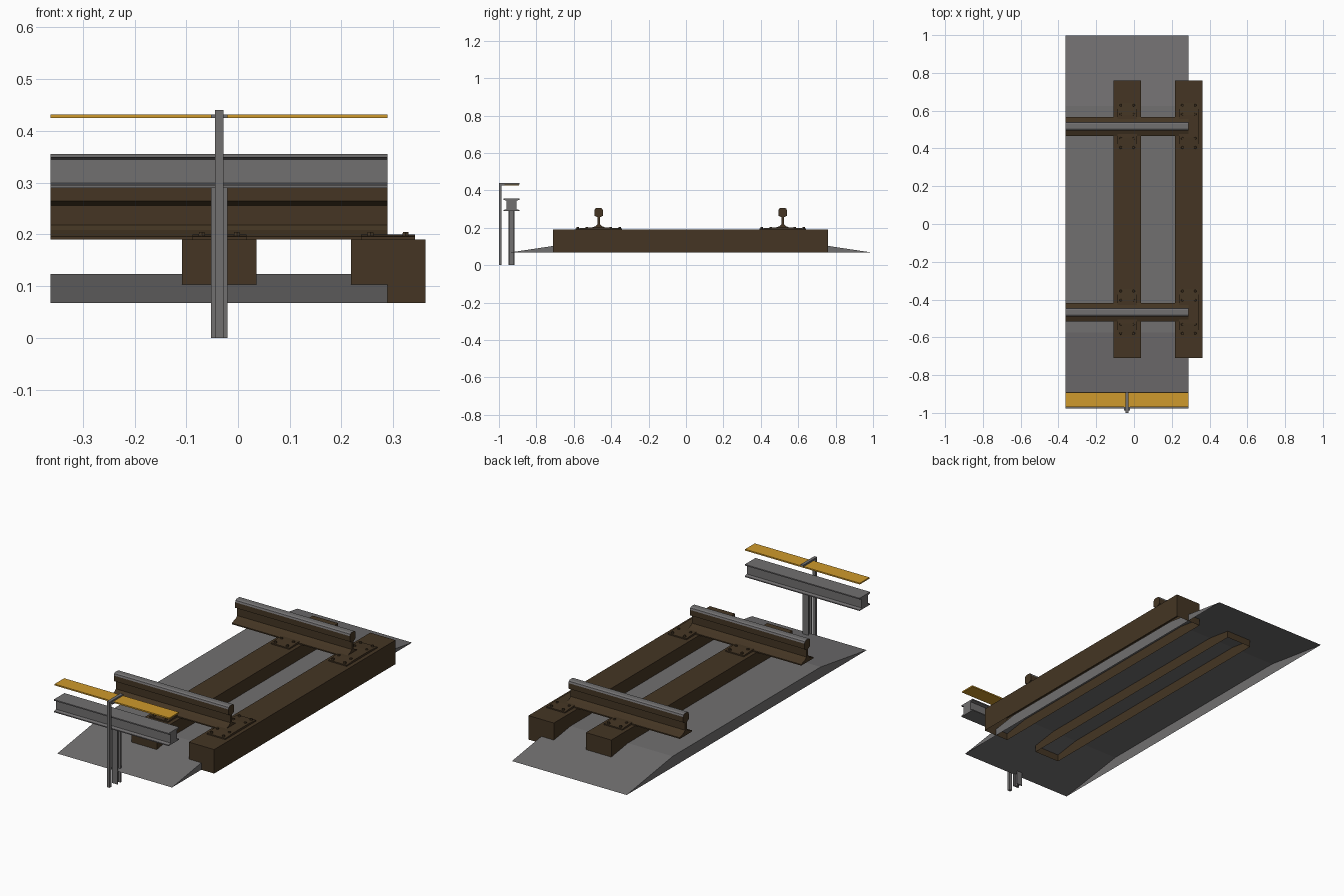
import bpy, bmesh, math

if "Cube" in bpy.data.objects:
    bpy.data.objects.remove(bpy.data.objects["Cube"])

def mat(name, c):
    m = bpy.data.materials.new(name)
    m.diffuse_color = (*c, 1)
    m.use_nodes = True
    m.node_tree.nodes["Principled BSDF"].inputs["Base Color"].default_value = m.diffuse_color
    return m

GREY = mat("steel_grey", (0.165, 0.160, 0.162))
BROWN = mat("rusty_brown", (0.058, 0.036, 0.017))
YELLOW = mat("cover_yellow", (0.62, 0.32, 0.025))
X0, X1 = -0.362, 0.289      # ends of the track section
XC = -0.036                 # first sleeper and posts
YC, GAUGE = 0.025, 0.492    # track centre line, half gauge

def finish(name, bm, *mats):
    bmesh.ops.recalc_face_normals(bm, faces=bm.faces)
    me = bpy.data.meshes.new(name)
    bm.to_mesh(me)
    bm.free()
    for m in mats:
        me.materials.append(m)
    ob = bpy.data.objects.new(name, me)
    bpy.context.collection.objects.link(ob)
    return ob

def extrude(name, prof, a, b, m, axis='x', open_below=None):
    """Extrude a closed (u, v) profile: along x as (y, z), along z as (x, y)."""
    bm = bmesh.new()
    at = (lambda u, v, t: (t, u, v)) if axis == 'x' else (lambda u, v, t: (u, v, t))
    lo = [bm.verts.new(at(u, v, a)) for u, v in prof]
    hi = [bm.verts.new(at(u, v, b)) for u, v in prof]
    n = len(prof)
    for i in range(n):
        j = (i + 1) % n
        bm.faces.new((lo[i], lo[j], hi[j], hi[i]))
    bm.faces.new(lo)
    bm.faces.new(hi)
    bmesh.ops.recalc_face_normals(bm, faces=bm.faces)
    if open_below is not None:
        drop = [f for f in bm.faces if all(v.co.z < open_below for v in f.verts)]
        bmesh.ops.delete(bm, geom=drop, context='FACES_ONLY')
    return finish(name, bm, m)

def box(name, x, y, z, m, open_below=None):
    prof = [(y[0], z[0]), (y[1], z[0]), (y[1], z[1]), (y[0], z[1])]
    return extrude(name, prof, *x, m, open_below=open_below)

def mirrored(half, c):
    """Close a half profile (offset, z) by mirroring it about c."""
    return [(c + u, v) for u, v in half] + [(c - u, v) for u, v in reversed(half)]

# Ballast bed, open underneath
extrude("ballast_bed", mirrored([(0.973, 0.067), (0.60, 0.123)], YC),
        X0, X1, GREY, open_below=0.07)

# Sleepers, open underneath, with base plates and bolts
for i, x in enumerate((XC, XC + 0.326)):
    box(f"sleeper_{i}", (x - 0.072, x + 0.072), (YC - 0.735, YC + 0.735),
        (0.067, 0.19), BROWN, open_below=0.07)
    for s in (-1, 1):
        y = YC + s * GAUGE
        side = "near" if s < 0 else "far"
        plate = [(0.124, 0.188), (0.124, 0.196), (0.06, 0.200)]
        extrude(f"base_plate_{side}_{i}", mirrored(plate, y), x - 0.052, x + 0.052, BROWN)
        bm = bmesh.new()
        for dx in (-0.034, 0.034):
            for dy in (-0.112, -0.064, 0.064, 0.112):
                g = bmesh.ops.create_cone(bm, cap_ends=True, segments=6, radius1=0.008,
                                          radius2=0.006, depth=0.012)
                bmesh.ops.translate(bm, verts=g['verts'], vec=(x + dx, y + dy, 0.199))
        finish(f"plate_bolts_{side}_{i}", bm, BROWN)

# Running rails with a polished top
rail = [(0.050, 0.190), (0.050, 0.196), (0.018, 0.208), (0.007, 0.218), (0.007, 0.256),
        (0.023, 0.264), (0.023, 0.292), (0.020, 0.301), (0.012, 0.306)]
for s in (-1, 1):
    ob = extrude("near_rail" if s < 0 else "far_rail", mirrored(rail, YC + s * GAUGE),
                 X0, X1, BROWN)
    ob.data.materials.append(GREY)
    for p in ob.data.polygons:
        if p.center.z > 0.295:
            p.material_index = 1

# Side power rail: broad-web beam
YB = -0.933
beam = [(0.043, 0.290), (0.043, 0.295), (0.026, 0.299), (0.026, 0.345),
        (0.043, 0.349), (0.043, 0.355)]
extrude("power_rail", mirrored(beam, YB), X0, X1, GREY)

# H-section post beneath the power rail
h = [(0.016, -0.016), (0.016, -0.010), (0.004, -0.010), (0.004, 0.010),
     (0.016, 0.010), (0.016, 0.016)]
extrude("power_rail_post", [(u, v + YB) for u, v in mirrored(h, XC)], 0, 0.291, GREY, axis='z')

# Cover board with its slim post, arm and bracket
box("cover_board", (X0, X1), (-0.97, -0.892), (0.425, 0.432), YELLOW)
box("cover_post", (XC - 0.008, XC + 0.008), (-1.0, -0.986), (0, 0.44), GREY)
box("cover_arm", (XC - 0.008, XC + 0.008), (-0.99, -0.89), (0.431, 0.44), GREY)
box("cover_bracket", (XC - 0.016, XC + 0.016), (-0.987, -0.969), (0.425, 0.432), GREY)
